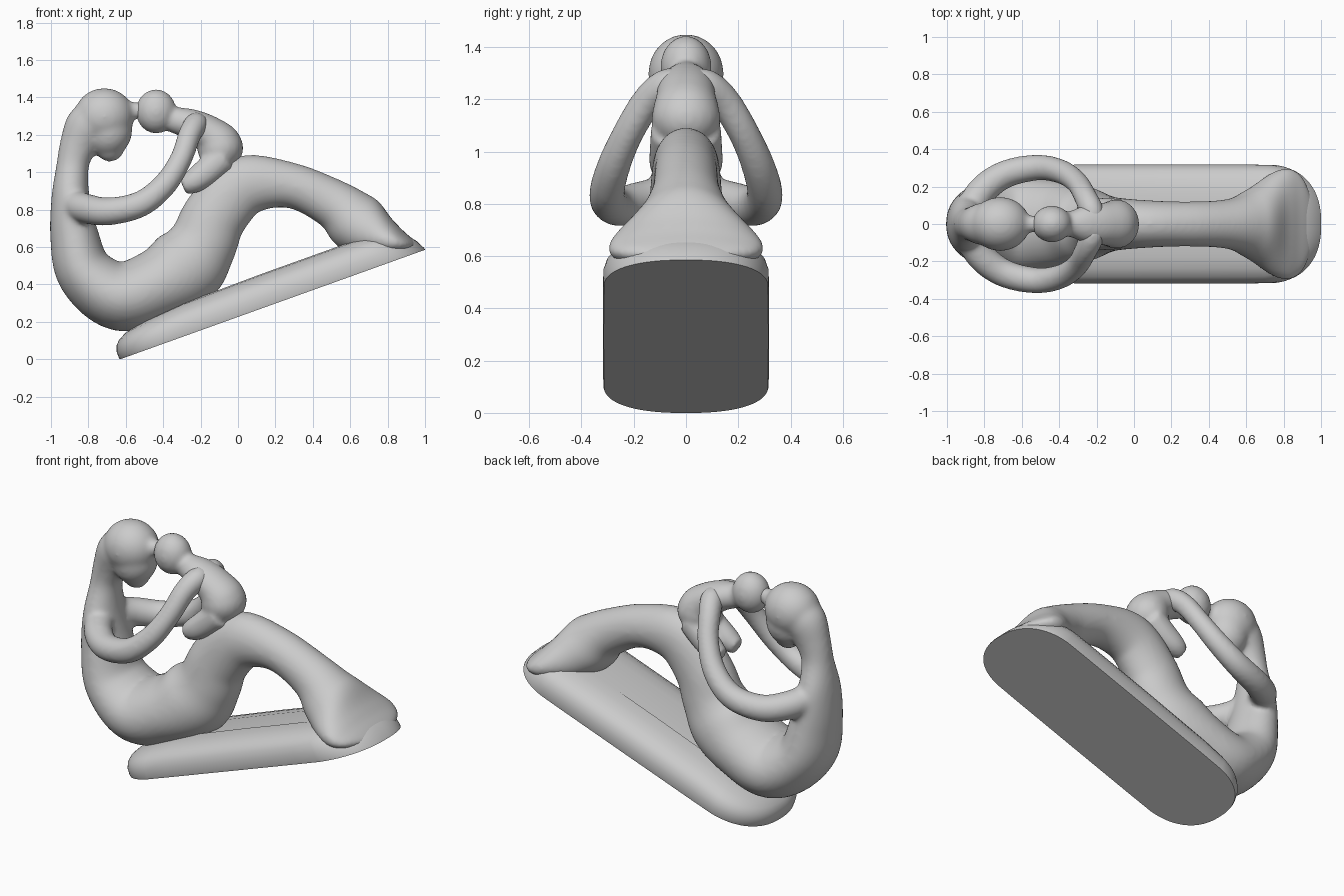
import bpy, bmesh, math
from mathutils import Vector, Matrix

if "Cube" in bpy.data.objects:
    bpy.data.objects.remove(bpy.data.objects["Cube"])


def spline(pts, steps=6):
    """Catmull-Rom through rows of numbers."""
    rows = [pts[0]] + list(pts) + [pts[-1]]
    out = []
    for i in range(1, len(rows) - 2):
        for s in range(steps):
            t = s / steps
            out.append([0.5 * (2 * b + (c - a) * t + (2 * a - 5 * b + 4 * c - d) * t * t
                               + (3 * b - a - 3 * c + d) * t ** 3)
                        for a, b, c, d in zip(*rows[i - 1:i + 3])])
    out.append(list(pts[-1]))
    return out


def limb(bm, pts, seg=32):
    """Sweep an ellipse along rows of x, y, z, in-plane radius, sideways radius."""
    rows = spline(pts)
    pos = [Vector(r[:3]) for r in rows]
    rings = []
    for i, r in enumerate(rows):
        t = (pos[min(i + 1, len(pos) - 1)] - pos[max(i - 1, 0)]).normalized()
        side = Vector((0, 1, 0))
        side = (side - t * side.dot(t)).normalized()
        up = t.cross(side)
        rings.append([bm.verts.new(pos[i] + up * (r[3] * math.cos(a)) + side * (r[4] * math.sin(a)))
                      for a in (2 * math.pi * k / seg for k in range(seg))])
    skin(bm, rings)


def skin(bm, rings):
    n = len(rings[0])
    faces = [bm.faces.new((p[k], p[(k + 1) % n], q[(k + 1) % n], q[k]))
             for p, q in zip(rings, rings[1:]) for k in range(n)]
    faces += [bm.faces.new(rings[0][::-1]), bm.faces.new(rings[-1])]
    bmesh.ops.recalc_face_normals(bm, faces=faces)


def ball(bm, c, r, tilt=0):
    m = Matrix.Translation(c) @ Matrix.Rotation(math.radians(tilt), 4, 'Y') @ Matrix.Diagonal((*r, 1))
    bmesh.ops.create_uvsphere(bm, u_segments=32, v_segments=20, radius=1, matrix=m)


def make(bm, name):
    me = bpy.data.meshes.new(name)
    bm.to_mesh(me)
    bm.free()
    ob = bpy.data.objects.new(name, me)
    bpy.context.collection.objects.link(ob)
    return ob


def melt(ob, iterations):
    """Fuse overlapping pieces into one smooth carved surface."""
    m = ob.modifiers.new("fuse", 'REMESH')
    m.mode = 'VOXEL'
    m.voxel_size = 0.012
    m.use_smooth_shade = True
    s = ob.modifiers.new("soften", 'SMOOTH')
    s.factor = 0.5
    s.iterations = iterations


# tilted base slab: stacked rounded outlines, flat underneath
bm = bmesh.new()
HALF_L, HALF_W, SEG = 0.87, 0.318, 96
rings = []
for h, inset in ((0, 0.003), (0.012, 0), (0.06, 0.0), (0.1, 0.012), (0.13, 0.035),
                 (0.155, 0.08), (0.168, 0.14), (0.174, 0.21)):
    ring = []
    for k in range(SEG):
        a = 2 * math.pi * k / SEG
        c, s = math.cos(a), math.sin(a)
        r = HALF_W - inset
        e = 0.85                                    # slightly squared ends
        x = math.copysign(abs(c) ** e, c) * r + math.copysign(HALF_L - HALF_W, c) * min(1, abs(c) * 12)
        y = math.copysign(abs(s) ** e, s) * r
        if x > 0.4:                                 # heel end slopes to a thin edge
            x -= 0.5 * h * (x - 0.4) / 0.45
        z = h * (0.76 + 0.24 * min(1, (x + HALF_L) / 0.5))
        ring.append(bm.verts.new((x, y, z)))
    rings.append(ring)
skin(bm, rings)
base = make(bm, "base_slab")
base.location = (0.185, 0, 0.2925)
base.rotation_euler = (0, -math.atan2(0.2925, 0.815), 0)
bpy.context.view_layer.objects.active = base
base.select_set(True)
bpy.ops.object.shade_smooth_by_angle(angle=math.radians(60))

# adult: back, hips, thigh, knee and lower leg as one sweep
bm = bmesh.new()
limb(bm, [(-0.72, 0, 1.34, 0.09, 0.11), (-0.80, 0, 1.25, 0.12, 0.115), (-0.855, 0, 1.14, 0.10, 0.095),
          (-0.885, 0, 1.03, 0.087, 0.095), (-0.895, 0, 0.86, 0.103, 0.15), (-0.875, 0, 0.66, 0.13, 0.18),
          (-0.815, 0, 0.46, 0.155, 0.215), (-0.63, 0, 0.335, 0.185, 0.25), (-0.42, 0, 0.40, 0.195, 0.235),
          (-0.275, 0, 0.50, 0.215, 0.205), (-0.19, 0, 0.615, 0.185, 0.165), (-0.12, 0, 0.77, 0.172, 0.145),
          (0.03, 0, 0.925, 0.165, 0.13), (0.28, 0, 0.93, 0.122, 0.12), (0.51, 0, 0.83, 0.132, 0.135),
          (0.635, 0, 0.73, 0.163, 0.195), (0.74, 0, 0.66, 0.133, 0.275), (0.83, 0, 0.625, 0.094, 0.30),
          (0.905, 0, 0.61, 0.052, 0.25), (0.95, 0, 0.605, 0.02, 0.15)])
# adult head, face and chin
ball(bm, (-0.715, 0, 1.30), (0.16, 0.145, 0.15))
ball(bm, (-0.69, 0, 1.22), (0.125, 0.125, 0.14), 10)
ball(bm, (-0.685, 0, 1.13), (0.078, 0.07, 0.075))
# touching lips
limb(bm, [(-0.64, 0, 1.325, 0.07, 0.07), (-0.555, 0, 1.33, 0.045, 0.045), (-0.47, 0, 1.33, 0.05, 0.05)])
# arms ringing round to the child's shoulders
for s in (1, -1):
    limb(bm, [(-0.88, s * 0.07, 0.83, 0.08, 0.08), (-0.81, s * 0.18, 0.805, 0.08, 0.08),
              (-0.69, s * 0.265, 0.79, 0.075, 0.075), (-0.52, s * 0.302, 0.83, 0.07, 0.07),
              (-0.39, s * 0.28, 0.935, 0.065, 0.065), (-0.305, s * 0.222, 1.07, 0.06, 0.06),
              (-0.26, s * 0.145, 1.195, 0.062, 0.062), (-0.225, s * 0.07, 1.255, 0.065, 0.065),
              (-0.21, s * 0.01, 1.26, 0.05, 0.05)])
melt(make(bm, "adult_figure"), 18)

# child: head, neck, curved torso and bottom
bm = bmesh.new()
ball(bm, (-0.438, 0, 1.325), (0.108, 0.098, 0.118))
limb(bm, [(-0.42, 0, 1.31, 0.06, 0.06), (-0.34, 0, 1.28, 0.07, 0.07), (-0.25, 0, 1.255, 0.083, 0.105),
          (-0.155, 0, 1.205, 0.098, 0.115), (-0.095, 0, 1.14, 0.118, 0.128), (-0.08, 0, 1.06, 0.09, 0.11)])
ball(bm, (-0.095, 0, 1.13), (0.123, 0.132, 0.12))
# child legs resting on the knee
for s in (1, -1):
    limb(bm, [(-0.08, s * 0.06, 1.08, 0.08, 0.075), (-0.17, s * 0.07, 1.0, 0.075, 0.07),
              (-0.24, s * 0.075, 0.95, 0.065, 0.065), (-0.295, s * 0.075, 0.925, 0.045, 0.045)])
melt(make(bm, "child_figure"), 10)
